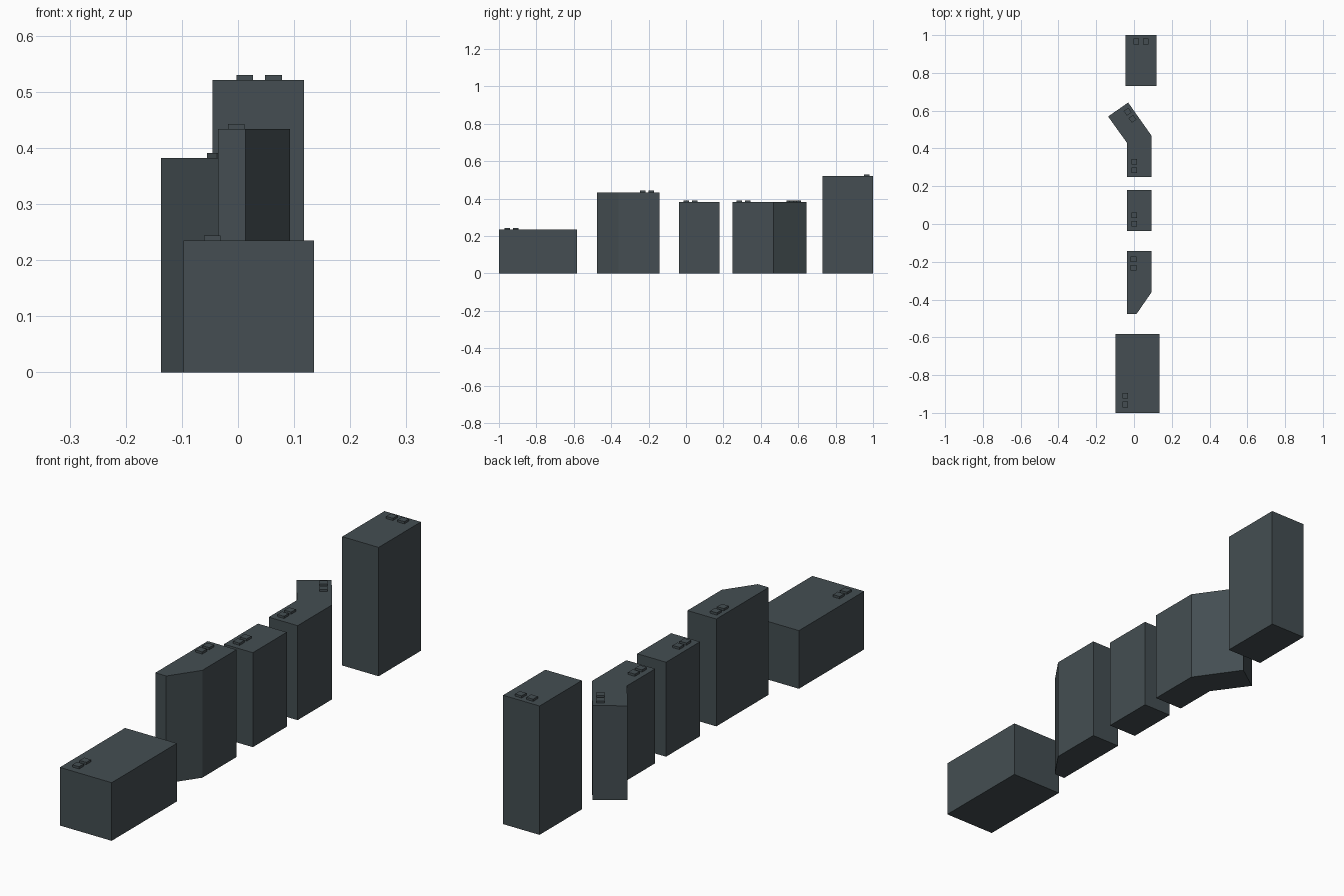
import bpy, bmesh, math

if "Cube" in bpy.data.objects:
    bpy.data.objects.remove(bpy.data.objects["Cube"])

slate = bpy.data.materials.new("dark_slate")
slate.diffuse_color = (0.058, 0.076, 0.084, 1)
slate.use_nodes = True
slate.node_tree.nodes["Principled BSDF"].inputs["Base Color"].default_value = slate.diffuse_color

VENT = 0.03      # side of a roof vent
VENT_H = 0.009   # height of a roof vent


def prism(name, outline, z0, z1):
    """Extrude a counter-clockwise outline from z0 to z1."""
    bm = bmesh.new()
    base = bm.faces.new([bm.verts.new((x, y, z0)) for x, y in outline])
    top = bmesh.ops.extrude_face_region(bm, geom=[base])["geom"]
    verts = [v for v in top if isinstance(v, bmesh.types.BMVert)]
    bmesh.ops.translate(bm, verts=verts, vec=(0, 0, z1 - z0))
    bmesh.ops.recalc_face_normals(bm, faces=bm.faces)
    mesh = bpy.data.meshes.new(name)
    bm.to_mesh(mesh)
    bm.free()
    mesh.materials.append(slate)
    ob = bpy.data.objects.new(name, mesh)
    bpy.context.collection.objects.link(ob)
    return ob


def rect(x0, x1, y0, y1):
    return [(x0, y0), (x1, y0), (x1, y1), (x0, y1)]


def vent(name, cx, cy, z, angle=0):
    h = VENT / 2
    ob = prism(name, rect(-h, h, -h, h), 0, VENT_H)
    ob.location = (cx, cy, z)
    ob.rotation_euler.z = angle


# name, footprint, height, vents (x, y, angle)
turn = math.radians(35)
blocks = [
    ("tall_block", rect(-0.045, 0.118, 0.73, 1.0), 0.521,
     [(0.012, 0.966, 0), (0.063, 0.966, 0)]),
    ("bent_block", [(-0.036, 0.248), (0.093, 0.248), (0.093, 0.467),
                    (-0.031, 0.643), (-0.137, 0.569), (-0.036, 0.428)], 0.382,
     [(0.002, 0.285, 0), (0.002, 0.33, 0),
      (-0.008, 0.557, turn), (-0.034, 0.594, turn)]),
    ("middle_block", rect(-0.036, 0.093, -0.038, 0.179), 0.382,
     [(0.002, 0.001, 0), (0.002, 0.046, 0)]),
    ("chamfered_block", [(-0.036, -0.477), (0.013, -0.477), (0.093, -0.361),
                         (0.093, -0.142), (-0.036, -0.142)], 0.434,
     [(-0.003, -0.231, 0), (-0.003, -0.186, 0)]),
    ("low_block", rect(-0.097, 0.135, -1.0, -0.583), 0.235,
     [(-0.046, -0.956, 0), (-0.046, -0.91, 0)]),
]

for name, outline, height, vents in blocks:
    prism(name, outline, 0, height)
    for i, (x, y, a) in enumerate(vents):
        vent(f"{name}_roof_vent_{i + 1}", x, y, height, a)
